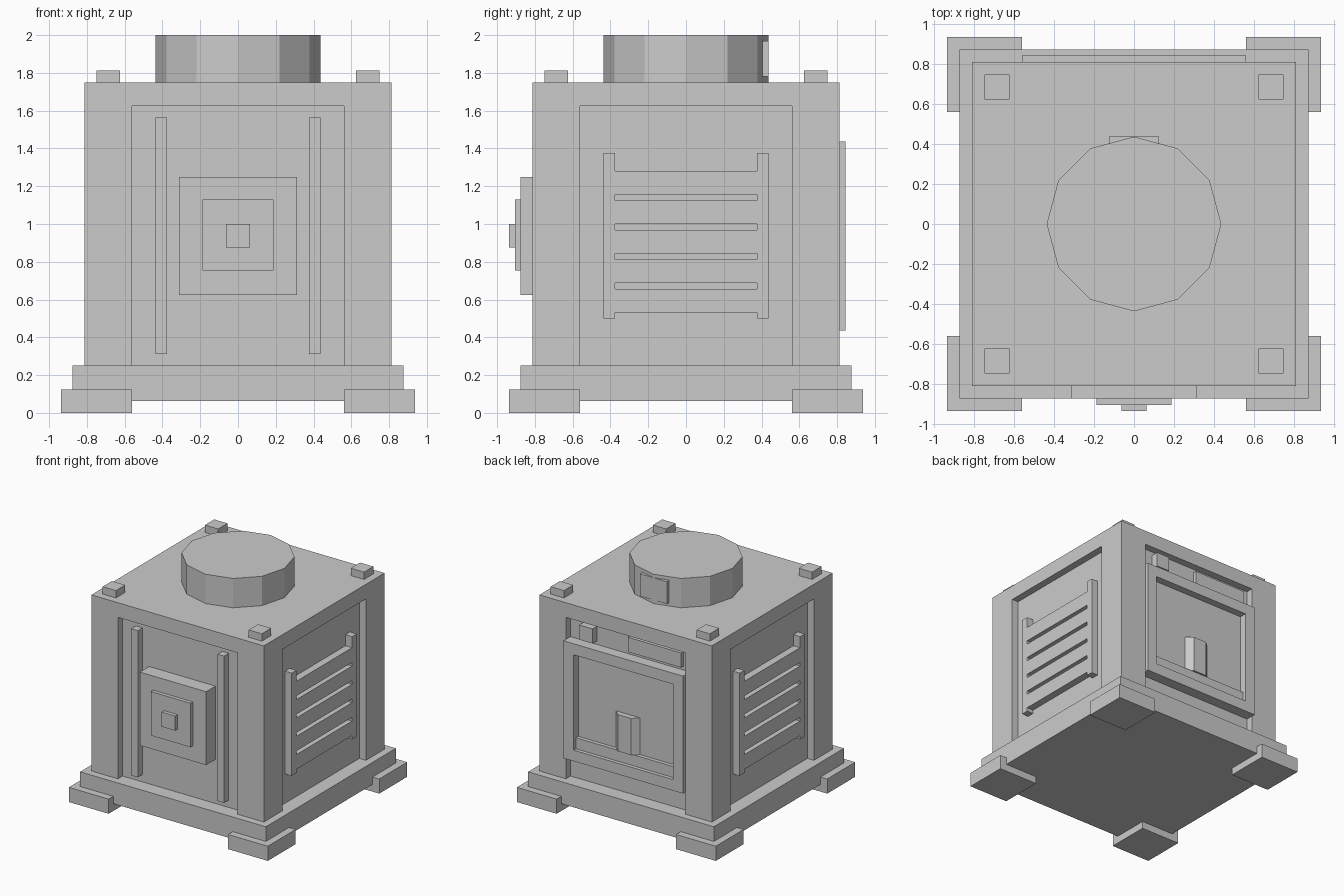
import bpy, bmesh, math

if "Cube" in bpy.data.objects:
    bpy.data.objects.remove(bpy.data.objects["Cube"])

grey = bpy.data.materials.new("plain grey")
grey.diffuse_color = (0.6, 0.6, 0.6, 1)
grey.use_nodes = True
grey.node_tree.nodes["Principled BSDF"].inputs["Base Color"].default_value = grey.diffuse_color


def finish(name, bm):
    bmesh.ops.recalc_face_normals(bm, faces=bm.faces)
    me = bpy.data.meshes.new(name)
    bm.to_mesh(me)
    bm.free()
    me.materials.append(grey)
    ob = bpy.data.objects.new(name, me)
    bpy.context.collection.objects.link(ob)
    return ob


def prism(name, pts, z0, z1):
    """Extrude an xy outline from z0 to z1."""
    bm = bmesh.new()
    f = bm.faces.new([bm.verts.new((x, y, z0)) for x, y in pts])
    ext = bmesh.ops.extrude_face_region(bm, geom=[f])["geom"]
    bmesh.ops.translate(bm, vec=(0, 0, z1 - z0),
                        verts=[v for v in ext if isinstance(v, bmesh.types.BMVert)])
    return finish(name, bm)


def box(name, x0, x1, y0, y1, z0, z1):
    x0, x1 = sorted((x0, x1))
    y0, y1 = sorted((y0, y1))
    return prism(name, [(x0, y0), (x1, y0), (x1, y1), (x0, y1)], z0, z1)


B, P, R = 0.8125, 0.5625, 0.75   # body half width, panel half width, recessed plane

# base slab and body with a recessed panel on each side
box("base", -0.875, 0.875, -0.875, 0.875, 0.0625, 0.25)
side = [(-B, -B), (-P, -B), (-P, -R), (P, -R), (P, -B)]
outline = []
for k in range(4):
    c, s = round(math.cos(k * math.pi / 2)), round(math.sin(k * math.pi / 2))
    outline += [(x * c - y * s, x * s + y * c) for x, y in side]
prism("body", outline, 0.25, 1.625)
box("body_top", -B, B, -B, B, 1.625, 1.75)

# corner feet and roof studs
for sx in (-1, 1):
    for sy in (-1, 1):
        box("foot", sx * 0.5625, sx * 0.9375, sy * 0.5625, sy * 0.9375, 0, 0.125)
        box("roof_stud", sx * 0.625, sx * 0.75, sy * 0.625, sy * 0.75, 1.75, 1.8125)

# twelve-sided cap with a small plate at the back
prism("cap", [(0.4375 * math.cos(i * math.pi / 6), 0.4375 * math.sin(i * math.pi / 6))
              for i in range(12)], 1.75, 2.0)
box("cap_plate", -0.125, 0.125, 0.3, 0.4375, 1.78, 1.97)

# front bars and stepped square boss
for s in (-1, 1):
    box("front_bar", s * 0.375, s * 0.4375, -R, -B, 0.3125, 1.5625)
box("boss_large", -0.3125, 0.3125, -0.875, -R, 0.625, 1.25)
box("boss_middle", -0.1875, 0.1875, -0.906, -0.875, 0.755, 1.13)
box("boss_button", -0.0625, 0.0625, -0.9375, -0.906, 0.875, 1.0)

# side louvres
for s in (-1, 1):
    for t in (-1, 1):
        box("louvre_post", s * R, s * B, t * 0.375, t * 0.4375, 0.5, 1.375)
    for i in range(5):
        z = 0.53125 + 0.15625 * i
        box("louvre_slat", s * R, s * B, -0.375, 0.375, z, z + 0.125)

# back window frame, pane, sill and spout
F, I = 0.84375, 0.46875
for s in (-1, 1):
    box("frame_side", s * I, s * P, R, F, 0.4375, 1.4375)
box("frame_top", -I, I, R, F, 1.34375, 1.4375)
box("frame_bottom", -I, I, R, F, 0.4375, 0.53125)
box("window_pane", -I, I, R, 0.78, 0.53125, 1.34375)
box("window_sill", -I, I, 0.78, 0.8125, 0.53125, 0.625)
prism("spout", [(0.115, 0.78), (0.0625, 0.828), (-0.0625, 0.828), (-0.115, 0.78)],
      0.625, 0.9375)

# small block and plate above the window
box("back_block", 0.3125, 0.4375, R, B, 1.469, 1.594)
box("back_plate", -0.5, 0.0, R, 0.78, 1.469, 1.594)
